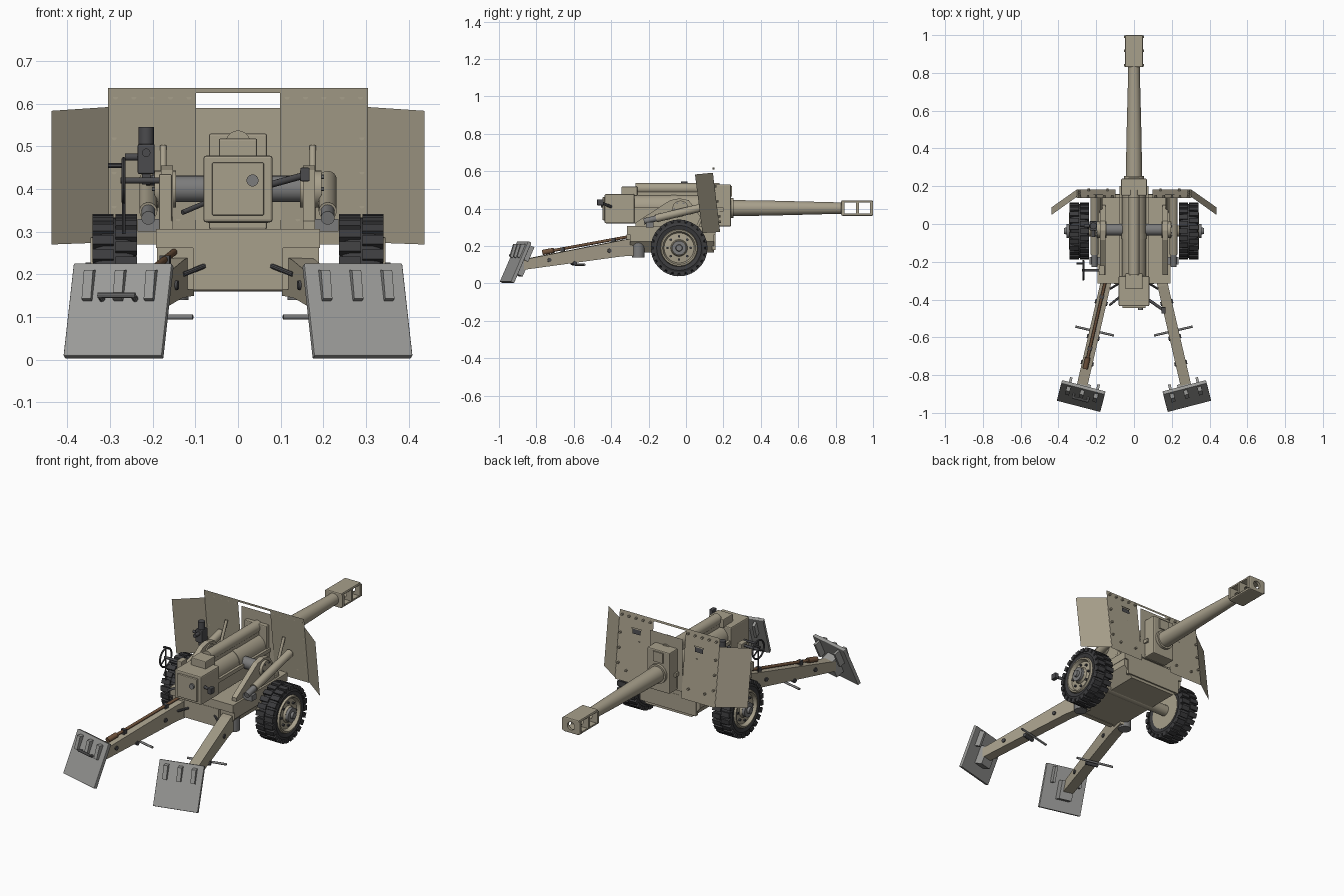
import bpy, bmesh, math
from mathutils import Vector, Matrix
from math import sin, cos, pi, radians

if "Cube" in bpy.data.objects:
    bpy.data.objects.remove(bpy.data.objects["Cube"])


def mat(name, c):
    m = bpy.data.materials.new(name)
    m.diffuse_color = (*c, 1)
    m.use_nodes = True
    m.node_tree.nodes["Principled BSDF"].inputs["Base Color"].default_value = m.diffuse_color
    return m


TAN = mat("tan_paint", (0.39, 0.35, 0.26))
RUBBER = mat("rubber", (0.045, 0.045, 0.048))
DARK = mat("dark_steel", (0.07, 0.07, 0.075))
STEEL = mat("steel", (0.2, 0.2, 0.2))
SPADE = mat("worn_steel", (0.32, 0.32, 0.31))
WOOD = mat("wood", (0.16, 0.085, 0.045))


def finish(name, bm, m, mirror=False, xf=None, smooth=True):
    if xf:
        bm.transform(xf)
    for side in ((1, -1) if mirror else (1,)):
        if side < 0:
            bm.transform(Matrix.Scale(-1, 4, (1, 0, 0)))
        bmesh.ops.recalc_face_normals(bm, faces=bm.faces)
        me = bpy.data.meshes.new(name)
        bm.to_mesh(me)
        ob = bpy.data.objects.new(name if side > 0 else name + "_mirrored", me)
        bpy.context.collection.objects.link(ob)
        me.materials.append(m)
        if smooth:
            bpy.ops.object.select_all(action='DESELECT')
            ob.select_set(True)
            bpy.context.view_layer.objects.active = ob
            bpy.ops.object.shade_smooth_by_angle(angle=radians(35))
    bm.free()
    return ob


def box(name, lo, hi, m=TAN, bev=0.0, **k):
    bm = bmesh.new()
    lo, hi = Vector(lo), Vector(hi)
    bmesh.ops.create_cube(bm, size=1, matrix=Matrix.Translation((lo + hi) / 2) @ Matrix.Diagonal((*(hi - lo), 1)))
    if bev:
        bmesh.ops.bevel(bm, geom=bm.edges[:], offset=bev, segments=2, affect='EDGES', profile=0.5)
    return finish(name, bm, m, smooth=False, **k)


def prism(name, pts, axis, a, b, m=TAN, **k):
    """Extrude a closed outline along x (pts = y,z) or along y (pts = x,z)."""
    bm = bmesh.new()
    put = (lambda p, t: (t, p[0], p[1])) if axis == 'x' else (lambda p, t: (p[0], t, p[1]))
    f = bm.faces.new([bm.verts.new(put(p, a)) for p in pts])
    d = (b - a, 0, 0) if axis == 'x' else (0, b - a, 0)
    r = bmesh.ops.extrude_face_region(bm, geom=[f])
    bmesh.ops.translate(bm, vec=d, verts=[v for v in r['geom'] if isinstance(v, bmesh.types.BMVert)])
    bm.faces.new([v for v in f.verts]) if not f.is_valid else None
    return finish(name, bm, m, smooth=False, **k)


def cyl(name, p, q, r, m=TAN, r2=None, n=24, **k):
    bm = bmesh.new()
    p, q = Vector(p), Vector(q)
    rot = (q - p).to_track_quat('Z', 'Y').to_matrix().to_4x4()
    bmesh.ops.create_cone(bm, cap_ends=True, segments=n, radius1=r, radius2=r if r2 is None else r2,
                          depth=(q - p).length, matrix=Matrix.Translation((p + q) / 2) @ rot)
    return finish(name, bm, m, **k)


def lathe(name, prof, c, axis, m=TAN, n=40, **k):
    """Spin a closed outline of (distance along axis, radius)."""
    bm = bmesh.new()
    rings = []
    for i in range(n):
        a = 2 * pi * i / n
        u, v = cos(a), sin(a)
        rings.append([bm.verts.new((t, r * u, r * v) if axis == 'x' else (r * u, t, r * v)) for t, r in prof])
    for i in range(n):
        A, B = rings[i], rings[(i + 1) % n]
        for j in range(len(prof)):
            l = (j + 1) % len(prof)
            bm.faces.new((A[j], A[l], B[l], B[j]))
    return finish(name, bm, m, xf=Matrix.Translation(c), **k)


def slab(name, quad, t, m=TAN, **k):
    bm = bmesh.new()
    f = bm.faces.new([bm.verts.new(p) for p in quad])
    bmesh.ops.solidify(bm, geom=[f], thickness=t)
    return finish(name, bm, m, smooth=False, **k)


# Gun barrel and muzzle brake
Z = 0.403
lathe("barrel", [(-0.3, .02), (-0.3, .045), (.25, .043), (.45, .04), (.8, .031), (.845, .031), (.845, .02)], (0, 0, Z), 'y')
brake = box("muzzle_brake", (-.048, .83, .362), (.048, 1, .444), bev=.006)
cuts = [cyl("bore_cutter", (0, .82, Z), (0, 1.02, Z), .022),
        box("port_cutter_rear", (-.1, .848, .374), (.1, .91, .432)),
        box("port_cutter_front", (-.1, .925, .374), (.1, .985, .432))]
for c in cuts:
    c.hide_render = True
    c.hide_viewport = True
    b = brake.modifiers.new("cut", 'BOOLEAN')
    b.operation, b.object, b.solver = 'DIFFERENCE', c, 'EXACT'
for y in (.84, .917, .992):
    box("brake_flange", (.046, y - .007, .37), (.054, y + .007, .436), mirror=True)

# Jacket, recuperator, cradle and mantlet
cyl("gun_jacket", (0, -.29, .41), (0, .2, .41), .064, n=32)
cyl("jacket_collar", (0, -.08, .41), (0, -.05, .41), .067, n=32)
cyl("recuperator", (0, -.27, .508), (0, .18, .508), .029)
box("recuperator_block", (-.045, -.345, .47), (.045, -.26, .518), bev=.004)
box("recuperator_saddle", (-.022, -.26, .45), (.022, .17, .49))
box("cradle", (-.07, -.28, .32), (.07, .18, .395))
box("cradle_rail", (.06, -.28, .385), (.078, .2, .405), mirror=True)
box("mantlet", (-.068, .15, .305), (.068, .24, .53), bev=.005)
cyl("mantlet_collar", (0, .23, Z), (0, .255, Z), .053)
box("mantlet_cap", (-.03, .235, .465), (.03, .246, .52))

# Breech
box("breech", (-.081, -.435, .322), (.081, -.275, .478), bev=.006)
box("breech_door", (-.061, -.446, .338), (.061, -.43, .462), bev=.004)
cyl("firing_pin", (.034, -.455, .42), (.034, -.44, .42), .014, STEEL)
cyl("breech_lever", (.075, -.40, .41), (.155, -.455, .432), .008, DARK, n=12)
box("lever_grip", (.146, -.475, .418), (.168, -.44, .45), DARK, bev=.003)
cyl("firing_lever", (-.075, -.385, .368), (-.13, -.43, .345), .006, DARK, n=12)

# Lower carriage
prism("carriage_body", [(-.19, .305), (.19, .305), (.19, .225), (.14, .165), (-.14, .165), (-.19, .225)], 'y', -.3, .15)
box("carriage_rear_plate", (-.105, -.318, .163), (.105, -.29, .262))
box("carriage_top_slab", (-.192, -.316, .262), (.192, .157, .306))
box("carriage_nose", (-.17, .14, .18), (.17, .158, .27))
cyl("axle", (-.25, -.037, .19), (.25, -.037, .19), .03)

# Trunnion cheeks, trunnions and equilibrators
prism("cheek", [(-.27, .3), (-.27, .325), (-.085, .445), (-.035, .455), (.015, .445), (.1, .325), (.1, .3)], 'x', .152, .18, mirror=True)
cyl("trunnion", (.06, -.03, .40), (.147, -.03, .40), .031, STEEL, mirror=True)
cyl("trunnion_cap", (.145, -.03, .40), (.196, -.03, .40), .043, mirror=True)
for i in range(6):
    a = i * pi / 3
    y, z = -.03 + .033 * cos(a), .40 + .033 * sin(a)
    cyl("trunnion_bolt", (.194, y, z), (.201, y, z), .005, STEEL, n=6, mirror=True)
cyl("equilibrator", (.21, -.16, .348), (.21, .15, .422), .021, mirror=True)
cyl("equilibrator_rod", (.21, -.225, .332), (.21, -.15, .35), .016, STEEL, mirror=True)
box("equilibrator_bracket", (.178, -.215, .30), (.235, -.175, .33), STEEL, mirror=True)

# Wheels
WC = (0, -.037, .19)
lathe("tyre", [(.245, .095), (.238, .12), (.245, .136), (.262, .143), (.316, .143), (.333, .136), (.34, .12), (.333, .095)], WC, 'x', RUBBER, 48, mirror=True)
bm = bmesh.new()
for i in range(24):
    for row, (x, w) in enumerate(((.262, .05), (.316, .05))):
        M = Matrix.Translation(WC) @ Matrix.Rotation(2 * pi * (i + row * .5) / 24, 4, 'X')
        bmesh.ops.create_cube(bm, size=1, matrix=M @ Matrix.Translation((x, 0, .1405)) @ Matrix.Diagonal((w, .026, .021, 1)))
finish("tread_blocks", bm, RUBBER, mirror=True, smooth=False)
lathe("wheel_rim", [(.242, .0), (.242, .1), (.336, .1), (.345, .096), (.345, .088), (.326, .08), (.33, .045), (.342, .04), (.342, .0)][1:-1] + [(.342, .005), (.242, .005)], WC, 'x', TAN, 40, mirror=True)
cyl("hub", (.33, *WC[1:]), (.357, *WC[1:]), .038, STEEL, mirror=True)
cyl("hub_cap", (.35, *WC[1:]), (.37, *WC[1:]), .02, STEEL, r2=.016, mirror=True)
for i in range(8):
    a = i * pi / 4
    y, z = WC[1] + .062 * cos(a), WC[2] + .062 * sin(a)
    cyl("wheel_nut", (.322, y, z), (.337, y, z), .007, DARK, n=6, mirror=True)


# Shield
def sy(z):
    return .138 + (.64 - z) * .12


def panel(name, x0, x1, z0, z1, t=.008, off=0., m=TAN, **k):
    slab(name, [(x, sy(z) + off, z) for x, z in ((x0, z0), (x1, z0), (x1, z1), (x0, z1))], t, m, **k)


panel("shield_panel", .098, .305, .27, .637, mirror=True)
panel("shield_top_bar", -.1, .1, .625, .637)
slab("shield_centre", [(-.1, .172, .3), (.1, .172, .3), (.1, .172, .59), (-.1, .172, .59)], .008)
slab("shield_wing", [(.303, sy(.27), .275), (.437, .088, .27), (.437, .048, .583), (.303, sy(.592), .592)], .007, mirror=True)
panel("vision_port", .165, .215, .535, .56, .008, .009, DARK, mirror=True)
panel("vision_port_hood", .16, .22, .561, .568, .012, .012, mirror=True)
for x, z in [(.115 + .043 * i, .615) for i in range(5)] + [(.29, .36 + .08 * i) for i in range(3)] + [(.14, .33), (.24, .33)]:
    cyl("shield_rivet", (x, sy(z), z), (x, sy(z) + .012, z), .006, n=8, mirror=True)
cyl("shield_brace", (.175, .06, .30), (.175, .15, .5), .008, n=12, mirror=True)

# Split trails
YAW = radians(-13)
T = Matrix.Translation((-.135, -.25, 0)) @ Matrix.Rotation(YAW, 4, 'Z')
prism("trail", [(.02, .15), (-.1, .145), (-.64, .073), (-.64, .128), (-.08, .235), (.02, .245)], 'x', -.028, .028, xf=T, mirror=True)
cyl("trail_hinge", (.15, -.255, .14), (.15, -.255, .255), .034, STEEL, mirror=True)
for y, z in ((-.36, .108), (-.17, .175), (-.5, .125)):
    cyl("trail_bolt", (-.034, y, z), (.034, y, z), .011, DARK, n=12, xf=T, mirror=True)
cyl("trail_lift_bar", (-.105, -.325, .1), (.105, -.325, .1), .006, STEEL, n=12, xf=T, mirror=True)
cyl("trail_grip", (.028, -.09, .2), (.07, -.05, .22), .006, DARK, n=10, xf=T, mirror=True)
cyl("ramming_staff", (-.004, -.53, .166), (-.004, -.05, .252), .008, WOOD, n=12, xf=T)
cyl("staff_head", (-.004, -.53, .166), (-.004, -.47, .177), .014, WOOD, n=16, xf=T)
for y in (-.42, -.14):
    box("staff_clip", (-.016, y - .01, .15 + .18 * (y + .44)), (.008, y + .01, .19 + .18 * (y + .44)), DARK, xf=T)

# Spades
S = Matrix.Translation((-.28, -.912, .116)) @ Matrix.Rotation(radians(-14.5), 4, 'Z') @ Matrix.Rotation(radians(-24), 4, 'X')
box("spade", (-.119, -.008, -.12), (.119, .012, .117), SPADE, bev=.003, xf=S, mirror=True)
for x in (-.075, 0, .075):
    prism("spade_rib", [(-.006, .1), (-.03, .09), (-.022, .02), (-.006, .02)], 'x', x - .011, x + .011, SPADE, xf=S, mirror=True)
for x in (-.075, .075):
    box("spade_lug", (x - .007, .01, .02), (x + .007, .045, .105), SPADE, xf=S, mirror=True)
box("spade_socket", (-.036, .008, -.06), (.036, .06, .04), SPADE, xf=S, mirror=True)
for x in (-.04, .04):
    cyl("spade_handle_post", (x, -.005, .025), (x, -.03, .025), .007, STEEL, n=10, xf=S)
cyl("spade_handle", (-.045, -.03, .025), (.045, -.03, .025), .007, STEEL, n=10, xf=S)

# Elevation handwheel (left side)
H = (-.268, -.245, .42)
ring = [(.005 * cos(i * pi / 4), .05 + .005 * sin(i * pi / 4)) for i in range(8)]
lathe("handwheel", ring, H, 'x', DARK, 28)
for i in range(3):
    a = i * 2 * pi / 3 + pi / 2
    cyl("handwheel_spoke", H, (H[0], H[1] + .05 * cos(a), H[2] + .05 * sin(a)), .004, DARK, n=8)
cyl("handwheel_grip", (-.268, H[1] + .035, .455), (-.305, H[1] + .035, .455), .006, DARK, n=10)
cyl("handwheel_shaft", (-.275, *H[1:]), (-.165, *H[1:]), .007, DARK, n=12)
cyl("handwheel_drop_rod", (-.268, -.245, .42), (-.268, -.245, .295), .004, DARK, n=8)
box("gearbox", (-.185, -.27, .30), (-.155, -.22, .435), bev=.003)

# Sight
box("sight_body", (-.235, -.035, .435), (-.195, .015, .505), DARK, bev=.004)
cyl("sight_head", (-.215, -.01, .5), (-.215, -.01, .545), .018, DARK, n=16)
cyl("sight_eyepiece", (-.215, -.07, .485), (-.215, -.03, .485), .01, DARK, n=12)
cyl("sight_arm", (-.265, -.01, .475), (-.215, -.01, .475), .008, DARK, n=12)
cyl("sight_mount", (-.215, -.01, .42), (-.17, -.01, .42), .012, DARK, n=12)
box("sight_post", (-.225, -.02, .41), (-.205, 0, .44), DARK)
